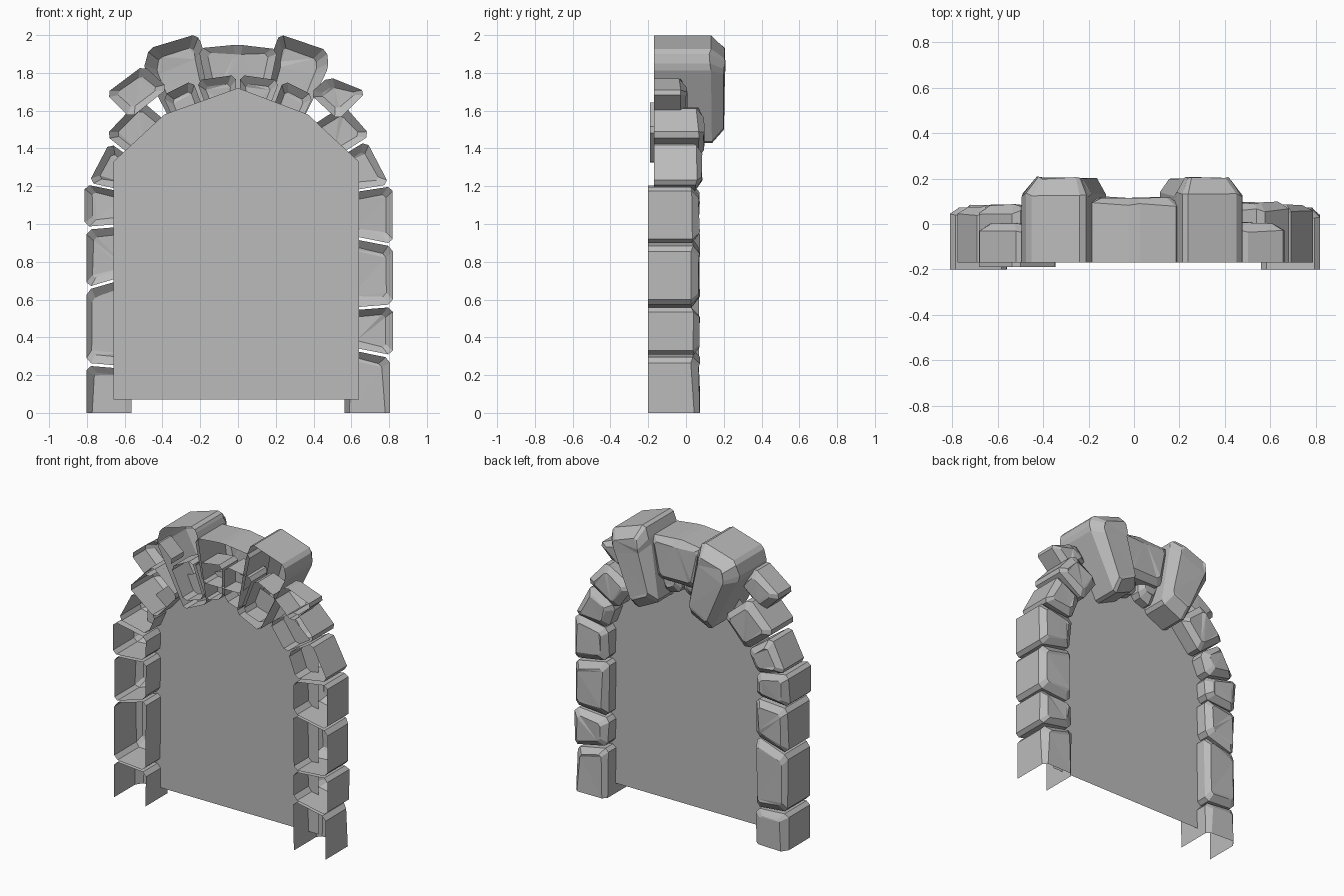
import bpy, bmesh, random
from mathutils import Vector

random.seed(4)
cube = bpy.data.objects.get("Cube")
if cube:
    bpy.data.objects.remove(cube, do_unlink=True)

grey = bpy.data.materials.new("stone_grey")
grey.use_nodes = True
color = (0.5, 0.5, 0.5, 1)
grey.diffuse_color = color
grey.node_tree.nodes["Principled BSDF"].inputs["Base Color"].default_value = color


def finish(name, bm):
    mesh = bpy.data.meshes.new(name)
    bm.to_mesh(mesh)
    bm.free()
    mesh.materials.append(grey)
    obj = bpy.data.objects.new(name, mesh)
    bpy.context.collection.objects.link(obj)


def clip_corners(points, cut):
    """Chip every corner of an outline, except those on the ground."""
    out = []
    for i, p in enumerate(points):
        if p.y == 0:
            out.append(p)
            continue
        for q in (points[i - 1], points[(i + 1) % len(points)]):
            out.append(p + (q - p).normalized() * cut)
    return out


def stone(name, outline, front, back, bevel=0.05, depth=0.03, cut=0.025):
    """Hollow block, open at the front, with a chamfered rough back."""
    pts = clip_corners([Vector(p) for p in outline], cut)
    mid = sum(pts, Vector((0, 0))) / len(pts)
    bm = bmesh.new()

    def ring(y, inset, rough):
        verts = []
        for p in pts:
            q = p + (mid - p).normalized() * inset
            z = 0 if p.y == 0 else q.y
            verts.append(bm.verts.new((q.x, y - random.uniform(0, rough), z)))
        return verts

    rings = [ring(front, 0, 0), ring(back - depth, 0, 0.02), ring(back, bevel, 0.012)]
    n = len(pts)
    for a, b in zip(rings, rings[1:]):
        for i in range(n):
            j = (i + 1) % n
            if pts[i].y == 0 and pts[j].y == 0:
                continue  # open underside
            bm.faces.new((a[i], a[j], b[j], b[i]))
    cap = bm.faces.new(rings[-1])
    bmesh.ops.recalc_face_normals(bm, faces=bm.faces[:])
    cap.normal_update()
    if cap.normal.y < 0:
        bmesh.ops.reverse_faces(bm, faces=bm.faces[:])
    bmesh.ops.triangulate(bm, faces=[cap])
    finish(name, bm)


# Leg stones: joint heights at the outer and inner edge
legs = {
    "right": (-1, [(0, 0), (0.25, 0.23), (0.65, 0.72), (0.97, 0.99), (1.21, 1.16)]),
    "left": (1, [(0, 0), (0.29, 0.34), (0.56, 0.54), (0.88, 0.93), (1.2, 1.16)]),
}
for side, (s, joints) in legs.items():
    for i, ((o0, i0), (o1, i1)) in enumerate(zip(joints, joints[1:])):
        gap = 0.015 if i else 0
        outer = 0.81 + random.uniform(-0.012, 0.01)
        stone(f"{side}_leg_stone_{i + 1}",
              [(s * outer, o0 + gap), (s * outer, o1), (s * 0.56, i1), (s * 0.565, i0 + gap)],
              -0.2, 0.075)

# Curved shoulder stones
stone("right_shoulder_lower", [(-0.79, 1.22), (-0.68, 1.43), (-0.51, 1.31), (-0.57, 1.17)], -0.17, 0.085)
stone("right_shoulder_upper", [(-0.70, 1.47), (-0.52, 1.66), (-0.33, 1.5), (-0.5, 1.31)], -0.19, 0.09)
stone("left_shoulder_lower", [(0.80, 1.21), (0.68, 1.44), (0.5, 1.33), (0.56, 1.17)], -0.17, 0.09)
stone("left_shoulder_upper", [(0.70, 1.47), (0.56, 1.63), (0.36, 1.5), (0.48, 1.33)], -0.17, 0.1)

# Outer cap stones sitting on the shoulders
stone("right_cap_stone", [(-0.7, 1.69), (-0.5, 1.84), (-0.37, 1.72), (-0.57, 1.56)], -0.17, 0.01)
stone("left_cap_stone", [(0.68, 1.7), (0.48, 1.78), (0.38, 1.69), (0.53, 1.55)], -0.17, 0.01)

# Two large tilted crown blocks
stone("right_crown_block",
      [(-0.5, 1.82), (-0.47, 1.93), (-0.22, 2.005), (-0.19, 1.95), (-0.12, 1.5), (-0.29, 1.42)],
      -0.17, 0.21, 0.07, 0.07, 0.02)
stone("left_crown_block",
      [(0.48, 1.83), (0.47, 1.92), (0.22, 2.005), (0.18, 1.9), (0.11, 1.5), (0.28, 1.42)],
      -0.17, 0.21, 0.07, 0.07, 0.02)

# Middle of the arch
stone("crown_center", [(-0.21, 1.93), (0, 1.95), (0.21, 1.925), (0.15, 1.64), (-0.15, 1.64)], -0.17, 0.125)
for s, side in ((-1, "right"), (1, "left")):
    stone(f"{side}_inner_arch_stone",
          [(s * 0.01, 1.79), (s * 0.22, 1.76), (s * 0.13, 1.52), (s * 0.01, 1.56)], -0.16, 0.06)
    stone(f"{side}_inner_arch_side",
          [(s * 0.24, 1.76), (s * 0.4, 1.68), (s * 0.3, 1.47), (s * 0.15, 1.52)], -0.16, 0.06)

# Flat pointed panel filling the opening
bm = bmesh.new()
panel = [(-0.66, 0.07), (0.64, 0.07), (0.64, 1.33), (0.37, 1.58), (0, 1.72), (-0.39, 1.58), (-0.66, 1.33)]
bm.faces.new([bm.verts.new((x, -0.04, z)) for x, z in panel])
finish("door_panel", bm)
